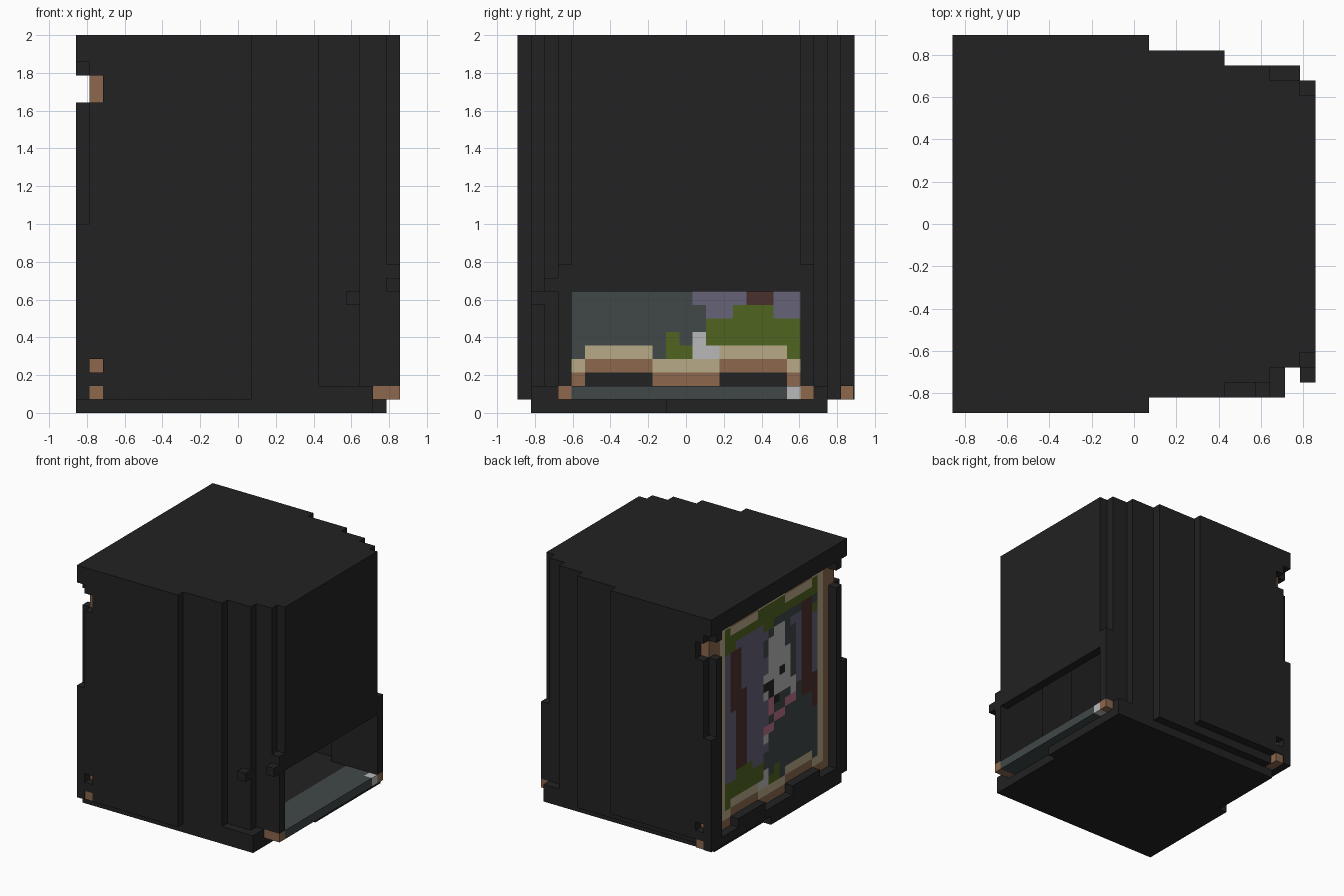
import bpy, bmesh
from mathutils import Vector

cube = bpy.data.objects.get("Cube")
if cube:
    bpy.data.objects.remove(cube)

U = 1 / 14  # one block


def linear(v):
    return v / 12.92 if v <= 0.04045 else ((v + 0.055) / 1.055) ** 2.4


def material(name, code):
    rgb = [linear(int(code[i:i + 2], 16) / 255) for i in (0, 2, 4)]
    m = bpy.data.materials.new(name)
    m.use_nodes = True
    m.diffuse_color = (*rgb, 1)
    bsdf = next(n for n in m.node_tree.nodes if n.type == 'BSDF_PRINCIPLED')
    bsdf.inputs["Base Color"].default_value = (*rgb, 1)
    return m


black = material("black", "222222")
brown = material("wood_brown", "8C674D")
tan = material("tan", "B9AA87")
slate = material("slate", "414848")
purple = material("purple_grey", "666278")
olive = material("olive", "506420")
dark_brown = material("dark_brown", "4B302D")
grey = material("light_grey", "B9B9B9")
pink = material("pink", "B97389")


def blocks(name, boxes):
    """One object from boxes (colour, x0, x1, y0, y1, z0, z1) in block units."""
    bm = bmesh.new()
    used = []
    for colour, x0, x1, y0, y1, z0, z1 in boxes:
        if colour not in used:
            used.append(colour)
        lo, hi = Vector((x0, y0, z0)), Vector((x1, y1, z1))
        made = bmesh.ops.create_cube(bm, size=1)['verts']
        for v in made:
            v.co = ((lo + hi) / 2 + v.co * (hi - lo)) * U
        for f in {f for v in made for f in v.link_faces}:
            f.material_index = used.index(colour)
    mesh = bpy.data.meshes.new(name)
    bm.to_mesh(mesh)
    bm.free()
    for colour in used:
        mesh.materials.append(colour)
    obj = bpy.data.objects.new(name, mesh)
    bpy.context.collection.objects.link(obj)


def both_sides(boxes):
    return boxes + [(k, a, b, -d, -c, e, f) for k, a, b, c, d, e, f in boxes]


# Stepped side walls, narrowing towards the plain end
blocks("side_walls", both_sides([
    (black, -10, 1, 10.5, 12.5, 2, 28), (black, 1, 6, 9.5, 11.5, 2, 28),
    (black, 6, 9, 8.5, 10.5, 2, 28), (black, 9, 11, 8.5, 9.5, 2, 28),
    (black, 11, 12, 8.5, 9.5, 2, 11),
    (black, -11, -10, 11.5, 12.5, 4, 23), (black, -11, -10, 11.5, 12.5, 2, 3),
    (black, -11, -10, 11.5, 12.5, 25, 28),
]))

# Roof and the end wall above the opening
steps = [(-12, 1, 12.5), (1, 6, 11.5), (6, 9, 10.5), (9, 11, 9.5), (11, 12, 8.5)]
blocks("roof", [(black, a, b, -w, w, 27, 28) for a, b, w in steps])
blocks("end_wall", [(black, 11, 12, -8.5, 8.5, 9, 28),
                    (black, 11, 12, -9.5, 9.5, 9, 11)])

# Knobs beside the opening
blocks("corner_knobs", [(black, 11, 12, -10.5, -9.5, 9, 10),
                        (black, 8, 9, -11.5, -10.5, 8, 9)])

# Floor, trim and base slab
blocks("floor_trim", [
    (black, -10, 1, -12.5, 11.5, 1, 2), (black, 1, 6, -11.5, 11.5, 1, 2),
    (black, 6, 8, -11.5, 10.5, 1, 2), (black, 8, 10, -11.5, -8.5, 1, 2),
    (black, 8, 11, 8.5, 10.5, 1, 2), (black, -12, -10, -10.5, 10.5, 1, 2),
])
blocks("base", [
    (black, -12, 10, -11.5, -1.5, 0, 1), (black, -12, 11, -1.5, 1.5, 0, 1),
    (black, -11, 11, 1.5, 10.5, 0, 1),
])
blocks("opening_sill", [
    (slate, 8, 12, -8.5, 7.5, 1, 2), (slate, 8, 11, 7.5, 8.5, 1, 2),
    (grey, 11, 12, 7.5, 8.5, 1, 2),
])
blocks("sill_corners", both_sides([(brown, 10, 12, 8.5, 9.5, 1, 2)]))

# Lip, posts and scalloped foot around the picture
blocks("picture_lip", [(black, -12, -10, -12.5, 12.5, 26, 28)])
blocks("picture_posts", both_sides([
    (black, -12, -11, 10.5, 12.5, 1, 14), (black, -12, -11, 10.5, 11.5, 14, 23),
    (black, -12, -11, 10.5, 11.5, 25, 26), (black, -11, -10, 10.5, 11.5, 4, 23),
    (black, -12, -11, 2.5, 7.5, 1, 3),
]))

# Picture frame sides and corner plugs
blocks("picture_frame", both_sides([
    (brown, -11, -10, 9.5, 10.5, 2, 26), (tan, -11, -10, 8.5, 9.5, 3, 26),
    (brown, -11, -10, 8.5, 9.5, 2, 3), (brown, -11, -10, 10.5, 11.5, 23, 25),
    (brown, -11, -10, 10.5, 12.4, 1, 2), (brown, -11, -10, 10.5, 11.5, 3, 4),
]))

# Picture: patches laid over one another on a grid of columns and rows
WIDTH, BOTTOM, TOP = 17, 2, 26
grid = {}


def paint(colour, *patches):
    """Fill patches (column from, column to, row from, row to)."""
    for c0, c1, r0, r1 in patches:
        for row in range(r0, r1):
            for column in range(c0, c1):
                grid[row, column] = colour


# Backdrop, foliage and tree trunks
paint(slate, (0, WIDTH, BOTTOM, TOP))
paint(purple, (0, 7, 7, 23), (7, 8, 11, 19), (7, 8, 21, 22), (7, 8, 8, 9),
      (13, 14, 14, 22), (12, 13, 21, 22), (16, 17, 14, 21))
paint(olive, (0, WIDTH, 23, 25), (0, 2, 22, 23), (7, 9, 22, 23), (0, 7, 4, 7),
      (2, 5, 7, 8), (8, 10, 4, 5), (9, 10, 5, 6), (16, 17, 21, 22))
paint(dark_brown, (1, 3, 15, 22), (2, 4, 8, 17), (14, 16, 12, 23), (16, 17, 10, 14))

# Pale figure with dark and pink details
paint(grey, (9, 11, 21, 22), (8, 11, 19, 21), (8, 12, 17, 19), (7, 12, 14, 17),
      (12, 13, 13, 15), (7, 8, 9, 10), (7, 8, 5, 6), (6, 8, 4, 5))
paint(black, (8, 9, 14, 16), (7, 8, 15, 16), (9, 10, 13, 14), (10, 11, 16, 17))
paint(pink, (8, 9, 12, 14), (11, 13, 12, 13), (9, 11, 11, 12), (7, 9, 10, 11))

# Scalloped border along the top and bottom edges
paint(tan, (0, WIDTH, 25, 26), (0, WIDTH, 3, 4))
paint(brown, (0, WIDTH, 2, 3))
for left in (1, 11):
    right = left + 5
    paint(tan, (left, right, 24, 25), (left, right, 4, 5))
    paint(brown, (left, right, 25, 26), (left, right, 3, 4))
    paint(black, (left, right, 2, 3))

# Join equal neighbours in each row into one bar
bars = []
for row in range(BOTTOM, TOP):
    start = 0
    for column in range(1, WIDTH + 1):
        if grid.get((row, column)) != grid[row, start]:
            bars.append((grid[row, start], -11, -10,
                         8.5 - column, 8.5 - start, row, row + 1))
            start = column
blocks("picture", bars)
